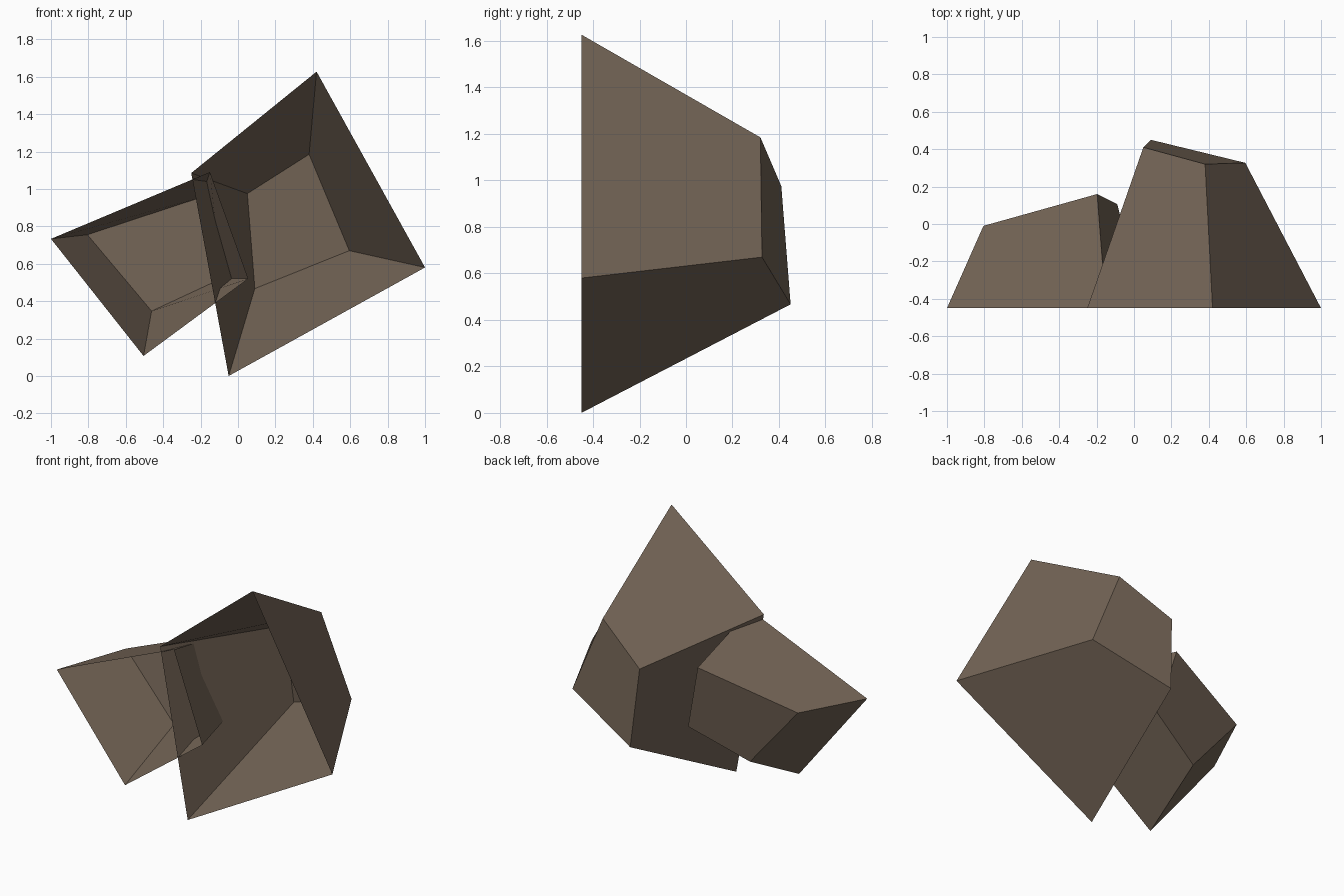
import bpy

if "Cube" in bpy.data.objects:
    bpy.data.objects.remove(bpy.data.objects["Cube"])

# Single brown stone colour
stone = bpy.data.materials.new("brown stone")
stone.diffuse_color = (0.175, 0.13, 0.094, 1)
stone.use_nodes = True
stone.node_tree.nodes["Principled BSDF"].inputs["Base Color"].default_value = stone.diffuse_color

FRONT_Y = -0.45


def make_rock(name, base, back):
    """Tapered four-sided rock, open at the front; corners run around the y axis."""
    verts = [(x, FRONT_Y, z) for x, z in base] + back
    faces = [(i, (i + 1) % 4, (i + 1) % 4 + 4, i + 4) for i in range(4)]
    faces.append((4, 5, 6, 7))
    mesh = bpy.data.meshes.new(name)
    mesh.from_pydata(verts, [], faces)
    mesh.materials.append(stone)
    obj = bpy.data.objects.new(name, mesh)
    bpy.context.collection.objects.link(obj)
    return obj


# Corners listed top-left, top-right, bottom-right, bottom-left seen from the front
large = make_rock("large_rock",
                  [(-0.25, 1.085), (0.42, 1.627), (1.0, 0.58), (-0.05, 0.0)],
                  [(0.05, 0.41, 0.975), (0.38, 0.32, 1.185),
                   (0.595, 0.327, 0.67), (0.09, 0.45, 0.467)])
small = make_rock("small_rock",
                  [(-1.0, 0.733), (-0.15, 1.09), (0.055, 0.52), (-0.505, 0.107)],
                  [(-0.805, -0.01, 0.755), (-0.197, 0.16, 0.955),
                   (-0.09, 0.107, 0.52), (-0.462, -0.003, 0.347)])

# Faces point outward
import bmesh
for rock in (large, small):
    bm = bmesh.new()
    bm.from_mesh(rock.data)
    bm.normal_update()
    back = max(bm.faces, key=lambda f: f.calc_center_median().y)
    if back.normal.y < 0:
        bmesh.ops.reverse_faces(bm, faces=bm.faces[:])
    bm.to_mesh(rock.data)
    bm.free()
